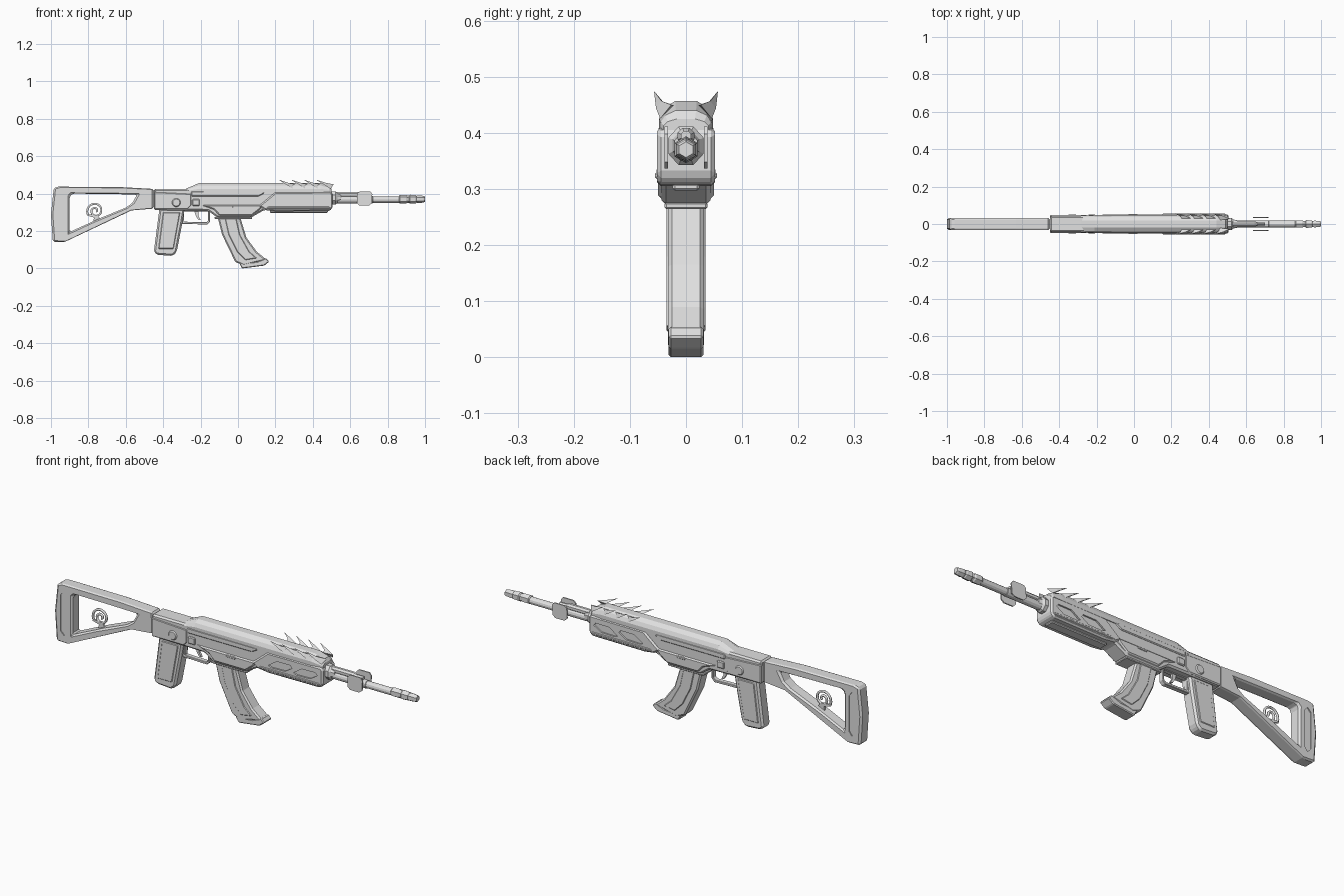
import bpy, bmesh, math
from mathutils import Vector

cube = bpy.data.objects.get("Cube")
if cube:
    bpy.data.objects.remove(cube, do_unlink=True)

grey = bpy.data.materials.new("plain_grey")
grey.use_nodes = True
grey.diffuse_color = (0.75, 0.75, 0.75, 1)
grey.node_tree.nodes["Principled BSDF"].inputs["Base Color"].default_value = (0.75, 0.75, 0.75, 1)


def finish(name, bm, bevel=0):
    """Turn a bmesh into an object, with optional chamfered edges."""
    bmesh.ops.recalc_face_normals(bm, faces=bm.faces[:])
    mesh = bpy.data.meshes.new(name)
    bm.to_mesh(mesh)
    bm.free()
    mesh.materials.append(grey)
    ob = bpy.data.objects.new(name, mesh)
    bpy.context.collection.objects.link(ob)
    if bevel:
        mod = ob.modifiers.new("chamfer", "BEVEL")
        mod.width, mod.segments = bevel, 1
        mod.limit_method, mod.angle_limit = "ANGLE", math.radians(28)
    return ob


def slab(name, outline, half, bevel=0, y=0, hole=None):
    """Side outline extruded across the width; a hole needs as many points."""
    bm = bmesh.new()

    def ring(pts, side):
        return [bm.verts.new((px, y + side * half, pz)) for px, pz in pts]

    def strip(a, b):
        for i in range(len(a)):
            j = (i + 1) % len(a)
            bm.faces.new((a[i], a[j], b[j], b[i]))

    front, back = ring(outline, -1), ring(outline, 1)
    strip(front, back)
    if hole:
        hole_front, hole_back = ring(hole, -1), ring(hole, 1)
        strip(hole_front, hole_back)
        strip(front, hole_front)
        strip(back, hole_back)
    else:
        bm.faces.new(front)
        bm.faces.new(back)
    return finish(name, bm, bevel)


def loft(name, sections):
    """Skin closed rings of points and cap both ends."""
    bm = bmesh.new()
    rings = [[bm.verts.new(p) for p in s] for s in sections]
    for a, b in zip(rings, rings[1:]):
        for i in range(len(a)):
            j = (i + 1) % len(a)
            bm.faces.new((a[i], a[j], b[j], b[i]))
    bm.faces.new(rings[0])
    bm.faces.new(rings[-1])
    return finish(name, bm)


def tube(name, stations, z, sides, tall=1.0):
    """Stepped bar along x from (x, radius) stations."""
    turn = [2 * math.pi * (i + (0.5 if sides == 8 else 0)) / sides for i in range(sides)]
    return loft(name, [[(x, r * math.sin(a), z + tall * r * math.cos(a)) for a in turn]
                       for x, r in stations])


def recess(target, outline, surface, depth=0.008):
    """Cut a shallow pocket in both sides."""
    bpy.context.view_layer.objects.active = target
    for s in (-1, 1):
        cutter = slab("pocket_cutter", outline, depth, 0, s * surface)
        mod = target.modifiers.new("pocket", "BOOLEAN")
        mod.operation, mod.solver, mod.object = "DIFFERENCE", "EXACT", cutter
        for m in list(target.modifiers):
            bpy.ops.object.modifier_apply(modifier=m.name)
        bpy.data.objects.remove(cutter, do_unlink=True)


def box(x0, x1, z0, z1):
    return [(x0, z0), (x1, z0), (x1, z1), (x0, z1)]


# Skeleton stock
stock = slab("stock", [(-.985, .43), (-.96, .437), (-.63, .435), (-.45, .425),
                       (-.45, .32), (-.57, .31), (-.93, .14), (-.99, .143), (-1, .29)],
             .033, .01,
             hole=[(-.9, .385), (-.885, .4), (-.7, .398), (-.54, .395),
                   (-.565, .35), (-.6, .325), (-.73, .272), (-.9, .195), (-.9, .29)])
recess(stock, [(-.965, .2), (-.945, .18), (-.93, .2), (-.93, .38), (-.945, .4), (-.965, .38)], .033, .005)

# Curl ornament inside the stock
curve = bpy.data.curves.new("stock_curl", "CURVE")
curve.dimensions, curve.bevel_depth, curve.bevel_resolution = "3D", .006, 1
curve.use_fill_caps = True
spline = curve.splines.new("POLY")
steps = 32
spline.points.add(steps)
for i, p in enumerate(spline.points):
    t = i / steps
    a = math.radians(205 - 610 * t)
    r = .045 * (1 - .85 * t)
    p.co = (-.763 + r * math.cos(a), 0, .308 + r * math.sin(a), 1)
curl = bpy.data.objects.new("stock_curl", curve)
bpy.context.collection.objects.link(curl)
curve.materials.append(grey)
slab("curl_stem", [(-.775, .245), (-.735, .26), (-.75, .285), (-.8, .29), (-.808, .283), (-.77, .272)], .005)

# Receiver, with raised side panels and small controls
slab("receiver", [(-.45, .312), (-.16, .308), (-.11, .272), (.07, .272), (.14, .312),
                  (.3, .315), (.3, .41), (-.2, .425), (-.45, .425)], .044, .008)
slab("receiver_rear_block", [(-.45, .315), (-.27, .315), (-.25, .335), (-.25, .4), (-.45, .41)], .047, .005)
slab("magazine_well", [(-.2, .34), (.13, .34), (.12, .318), (.075, .283), (-.1, .283), (-.13, .315)], .05, .006)
slab("well_lip", box(-.125, .075, .264, .276), .038, .003)
slab("side_rail", [(-.25, .385), (.11, .385), (.14, .402), (.14, .412), (-.25, .412)], .049, .004)
slab("selector_block", box(-.245, -.205, .335, .37), .051, .004)
slab("side_catch", box(-.03, .02, .325, .336), .053, .002)
slab("pivot_pin", [(-.33 + .024 * math.cos(a * math.pi / 6), .352 + .024 * math.sin(a * math.pi / 6))
                   for a in range(12)], .052, .005)

# Top cover with faceted cross-section, sloping down at both ends
def cover_ring(x, width, top):
    half = [(width, .405), (width, .405 + .4 * (top - .405)), (.82 * width, top - .25 * (top - .405)),
            (.4 * width, top)]
    return [(x, y, z) for y, z in half] + [(x, -y, z) for y, z in reversed(half)]

loft("top_cover", [cover_ring(*s) for s in
                   ((-.285, .044, .423), (-.21, .047, .456), (.12, .048, .457),
                    (.44, .048, .457), (.49, .045, .44), (.5, .04, .425))])

# Handguard with two slanted pockets on each side
guard = slab("handguard", [(.11, .335), (.145, .312), (.2, .305), (.49, .307), (.506, .325),
                           (.506, .4), (.495, .41), (.2, .408), (.13, .35)], .052, .01)
for x in (.272, .412):
    recess(guard, [(x - .068, .345), (x - .05, .338), (x + .025, .34), (x + .065, .365),
                   (x + .055, .378), (x - .02, .377)], .052)
slab("handguard_under_rail", box(.17, .48, .297, .31), .024, .004)
slab("handguard_lower_band", [(.15, .318), (.49, .318), (.49, .33), (.16, .33)], .055, .003)

# Four pairs of swept spikes
for i in range(4):
    for s, side in ((-1, "right"), (1, "left")):
        x = .215 + .067 * i
        base = [Vector((x + .045, s * .022, .449)), Vector((x + .095, s * .026, .45)),
                Vector((x + .08, s * .046, .425))]
        tip = Vector((x, s * .057, .475))
        rings = []
        for t in (0, .5, .97):
            sag = Vector((.01, s * .002, -.006)) * math.sin(math.pi * t)
            rings.append([b.lerp(tip, t) + sag for b in base])
        loft("spike_%s_%d" % (side, i + 1), rings)

# Barrel, gas tube and muzzle
tube("front_collar", [(.5, .034), (.522, .034), (.532, .026), (.55, .022)], .377, 8, 1.1)
tube("barrel", [(.5, .02), (.72, .02), (.722, .0175), (.88, .0175)], .368, 12)
tube("gas_tube", [(.5, .016), (.645, .016), (.66, .01), (.7, .01)], .394, 8)
tube("muzzle", [(.86, .018), (.865, .023), (.9, .023), (.905, .019), (.915, .019), (.92, .024),
                (.95, .022), (.955, .018), (.965, .021), (.992, .018), (1, .014)], .37, 6)
for s, side in ((-1, "right"), (1, "left")):
    slab("sight_plate_" + side, [(.635, .35), (.65, .336), (.7, .336), (.716, .348),
                                 (.718, .398), (.708, .411), (.65, .411), (.637, .4)],
         .003, 0, s * .035)

# Rear grip with side panels
slab("rear_grip", [(-.42, .32), (-.285, .32), (-.3, .23), (-.328, .088), (-.35, .067),
                   (-.435, .073), (-.45, .09)], .031, .009)
slab("grip_panel", [(-.4, .3), (-.31, .3), (-.345, .105), (-.425, .105)], .034, .003)

# Trigger guard and trigger
slab("trigger_guard", [(-.3, .315), (-.3, .238), (-.165, .235), (-.15, .25), (-.15, .315)], .012, .002,
     hole=[(-.288, .305), (-.288, .25), (-.17, .247), (-.16, .255), (-.16, .305)])
slab("trigger", [(-.235, .31), (-.21, .31), (-.212, .28), (-.2, .26), (-.212, .26), (-.225, .28)], .006)

# Curved magazine with raised side panels and a base plate
slab("magazine", [(-.11, .28), (.01, .28), (.045, .165), (.1, .09), (.155, .045),
                  (.03, .015), (-.015, .035), (-.085, .18)], .032, .007)
slab("magazine_panel", [(-.07, .27), (-.01, .27), (.01, .18), (.06, .09), (.1, .055),
                        (.04, .045), (-.005, .09), (-.05, .18)], .035, .003)
slab("magazine_base", [(.005, .03), (.022, .0), (.14, .015), (.167, .036), (.15, .055), (.1, .035)],
     .031, .004)
